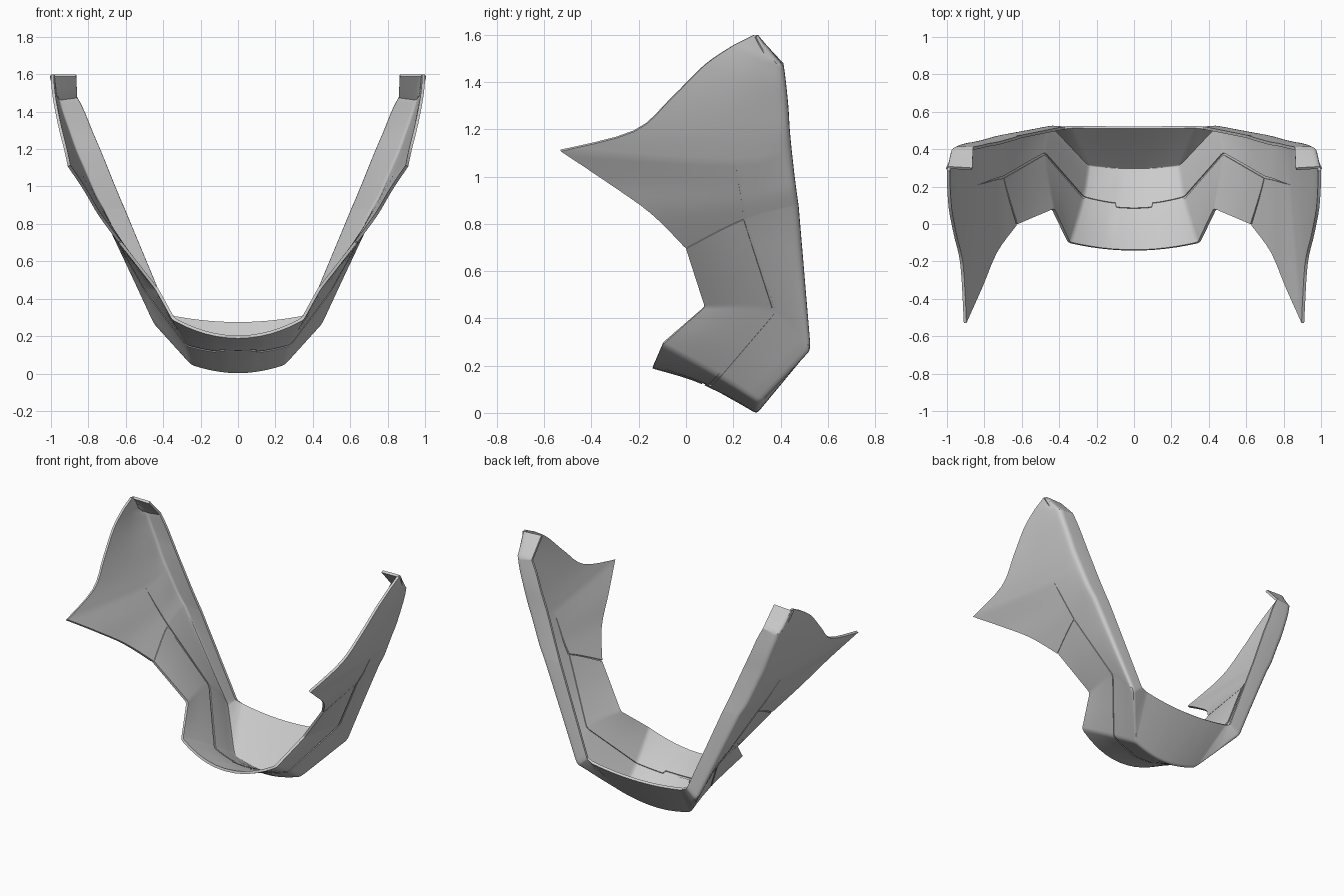
import bpy, bmesh
from mathutils import Vector as V

if "Cube" in bpy.data.objects:
    bpy.data.objects.remove(bpy.data.objects["Cube"])

# Rails at key stations: front edge, seam, outer ridge, inner lip edge
KEYS = [[V(p) for p in k] for k in [
    [(0, -.142, .188), (0, .095, .11), (0, .30, -.003), (0, .522, .265)],
    [(.353, -.10, .288), (.28, .137, .152), (.25, .315, .04), (.33, .525, .295)],
    [(.44, .08, .447), (.49, .375, .43), (.45, .53, .255), (.37, .522, .315)],
    [(.635, 0, .695), (.71, .25, .82), (.737, .477, .88), (.605, .475, .88)],
    [(.745, -.15, .845), (.755, .24, .89), (.777, .467, .95), (.635, .465, .95)],
    [(.825, -.34, .98), (.80, .225, .97), (.812, .457, 1.03), (.668, .455, 1.03)],
    [(.91, -.53, 1.107), (.85, .21, 1.06), (.85, .447, 1.12), (.704, .445, 1.12)],
    [(.928, -.22, 1.19), (.895, .215, 1.17), (.885, .44, 1.20), (.737, .437, 1.20)],
    [(.963, -.06, 1.332), (.94, .235, 1.30), (.92, .434, 1.30), (.78, .43, 1.30)],
    [(.99, .08, 1.472), (.975, .27, 1.42), (.955, .424, 1.40), (.82, .42, 1.40)],
    [(.999, .20, 1.555), (.993, .31, 1.51), (.972, .415, 1.465), (.86, .412, 1.48)],
    [(1.0, .285, 1.598), (.998, .297, 1.596), (.993, .308, 1.598), (.865, .30, 1.60)],
]]


def cat(a, b, c, d, t):
    return (2 * b + (c - a) * t + (2 * a - 5 * b + 4 * c - d) * t * t
            + (3 * b - a - 3 * c + d) * t ** 3) / 2


def bez(a, b, c, t):
    return a.lerp(b, t).lerp(b.lerp(c, t), t)


def chin(t):
    return [V((a.x + (b.x - a.x) * t, a.y + (b.y - a.y) * t * t, a.z + (b.z - a.z) * t * t))
            for a, b in zip(KEYS[0], KEYS[1])]


def mix(a, b, t):
    return [p.lerp(q, t) for p, q in zip(a, b)]


def corner(a, b, c):
    return [[bez(p, q, r, t) for p, q, r in zip(a, b, c)] for t in (0, .25, .5, .75, 1)]


# Columns running from the chin centre up to the top of one arm
cols = []
for t in (0, .2, .34, .37, .5, .65, .8):
    c = chin(t)
    if t < .35:                      # small step of the seam at the chin
        c[1] += V((0, -.022, .01))
    cols.append(c)
cols += corner(chin(.94), KEYS[1], mix(KEYS[1], KEYS[2], .06))
cols.append(mix(KEYS[1], KEYS[2], .5))
cols += corner(mix(KEYS[1], KEYS[2], .94), KEYS[2], mix(KEYS[2], KEYS[3], .05))
cols += [mix(KEYS[2], KEYS[3], t) for t in (.4, .7)]
band = len(cols)
for lo, hi in ((3, 6), (6, 10)):
    for s in range(lo, hi):
        ks = [KEYS[max(lo, min(hi, s + o))] for o in (-1, 0, 1, 2)]
        for t in ((0, .08, .3, .53, .77) if s == 3 else (0, .25, .5, .75)):
            cols.append([cat(*q, t) for q in zip(*ks)])
    if hi == 6:
        tip = len(cols)
cols += [mix(KEYS[10], KEYS[11], t) for t in (0, .15, .5, 1)]


def toward(p, q, d):
    n = (q - p).length
    return p.lerp(q, min(.45, d / n)) if n > 1e-5 else p.copy()


def section(c, w, radius):
    f, g, r, e = c
    row = [cat(f, f, g, r, t) for t in (0, .2, .4, .6, .8)]
    row += [toward(g, f, w), toward(g, r, w)]
    row += [cat(f, g, r, r, t) for t in (.3, .6)]
    a, b = toward(r, g, radius), toward(r, e, radius)
    row += [bez(a, r, b, t) for t in (0, .25, .5, .75, 1)]
    return row + [e]


SEAM = 5
rows = []
for i, c in enumerate(cols):
    w = .007 * max(0, min(1, (tip - i) / (tip - band)))
    radius = .016 + .019 * min(1, i / band)
    rows.append(section(c, w, radius))


def is_seam(i, j):
    return (j == SEAM and i < tip) or (i == band and j < SEAM)


def shell(name, keep, thickness, offset):
    bm = bmesh.new()
    vs = [[bm.verts.new(p) for p in r] for r in rows]
    for i in range(len(rows) - 1):
        for j in range(len(rows[0]) - 1):
            if keep(i, j):
                bm.faces.new((vs[i][j], vs[i][j + 1], vs[i + 1][j + 1], vs[i + 1][j]))
    bmesh.ops.delete(bm, geom=[v for v in bm.verts if not v.link_faces], context='VERTS')
    bmesh.ops.remove_doubles(bm, verts=bm.verts, dist=1e-4)
    me = bpy.data.meshes.new(name)
    bm.to_mesh(me)
    bm.free()
    ob = bpy.data.objects.new(name, me)
    bpy.context.collection.objects.link(ob)
    m = ob.modifiers.new("mirror", 'MIRROR')
    m.merge_threshold = .0005
    s = ob.modifiers.new("wall", 'SOLIDIFY')
    s.thickness, s.offset = thickness, offset
    bpy.ops.object.select_all(action='DESELECT')
    ob.select_set(True)
    bpy.context.view_layer.objects.active = ob
    for mod in ("mirror", "wall"):
        bpy.ops.object.modifier_apply(modifier=mod)
    bpy.ops.object.shade_smooth_by_angle(angle=.6)


# Main guard panels, and the recessed strips closing the panel seams
shell("jaw_guard", lambda i, j: not is_seam(i, j), .016, -1)
shell("seam_strip", is_seam, .005, -3)
